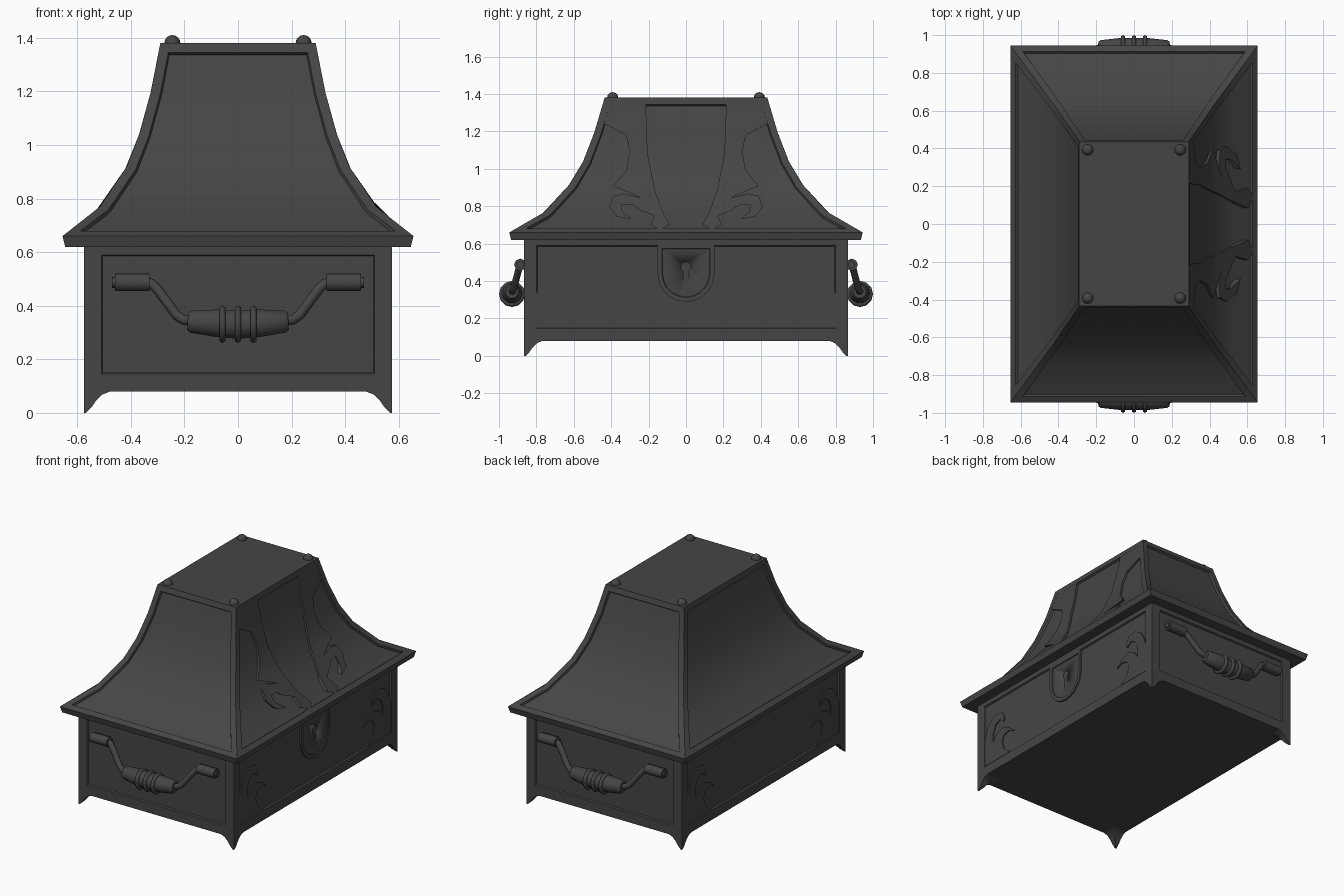
import bpy, bmesh, math
from mathutils import Vector

if "Cube" in bpy.data.objects:
    bpy.data.objects.remove(bpy.data.objects["Cube"])

iron = bpy.data.materials.new("dark_iron")
iron.diffuse_color = (0.06, 0.06, 0.06, 1)
iron.use_nodes = True
iron.node_tree.nodes["Principled BSDF"].inputs["Base Color"].default_value = iron.diffuse_color


def finish(obj, angle=32):
    bpy.ops.object.select_all(action='DESELECT')
    obj.select_set(True)
    bpy.context.view_layer.objects.active = obj
    if obj.type == 'CURVE':
        bpy.ops.object.convert(target='MESH')
        obj = bpy.context.object
    if not obj.data.materials:
        obj.data.materials.append(iron)
    bpy.ops.object.shade_smooth_by_angle(angle=math.radians(angle))
    return obj


def to_object(name, bm):
    mesh = bpy.data.meshes.new(name)
    bm.to_mesh(mesh)
    bm.free()
    obj = bpy.data.objects.new(name, mesh)
    bpy.context.collection.objects.link(obj)
    return finish(obj)


def loft(name, rings, border=None, depth=0.0, first=0):
    """Loft four-cornered rings; each side can get a framed, sunken panel."""
    bm = bmesh.new()
    rows = [[bm.verts.new(p) for p in r] for r in rings]
    sides = [[] for _ in range(4)]
    for i in range(len(rows) - 1):
        a, b = rows[i], rows[i + 1]
        for k in range(4):
            n = (k + 1) % 4
            f = bm.faces.new((a[k], a[n], b[n], b[k]))
            if i >= first:
                sides[k].append(f)
    bm.faces.new(rows[0][::-1])
    bm.faces.new(rows[-1])
    bmesh.ops.recalc_face_normals(bm, faces=bm.faces)
    if border:
        for s in sides:
            for t, d in ((border, 0), (0.005, -depth)):
                bmesh.ops.inset_region(bm, faces=s, thickness=t, depth=d,
                                       use_boundary=True, use_even_offset=True)
    return to_object(name, bm)


def rect(x, y, z):
    return [(-x, -y, z), (x, -y, z), (x, y, z), (-x, y, z)]


def plate(name, outline, outer, thick, sy=1, sx=1, cuts=(), rim=None):
    """Cut-out plate: (y, z) outline laid on the side surface x = outer(z)."""
    bm = bmesh.new()
    bm.faces.new([bm.verts.new((0, y * sy, z)) for y, z in outline])
    for z in cuts:
        bmesh.ops.bisect_plane(bm, geom=bm.verts[:] + bm.edges[:] + bm.faces[:],
                               plane_co=(0, 0, z), plane_no=(0, 0, 1))
    ext = bmesh.ops.extrude_face_region(bm, geom=bm.faces[:], use_keep_orig=True)["geom"]
    top = {v for v in ext if isinstance(v, bmesh.types.BMVert)}
    top_faces = [f for f in ext if isinstance(f, bmesh.types.BMFace)]
    for v in bm.verts:
        v.co.x = sx * (outer(v.co.z) - (0 if v in top else thick))
    bmesh.ops.recalc_face_normals(bm, faces=bm.faces)
    if rim:
        for t, d in ((rim, 0), (0.003, -0.006)):
            bmesh.ops.inset_region(bm, faces=top_faces, thickness=t, depth=d,
                                   use_boundary=True, use_even_offset=True)
    return to_object(name, bm)


def tube(name, pts, res=2):
    """Round bar through (x, y, z, radius) points."""
    cu = bpy.data.curves.new(name, 'CURVE')
    cu.dimensions = '3D'
    cu.bevel_depth = 1
    cu.bevel_resolution = res
    cu.use_fill_caps = True
    sp = cu.splines.new('POLY')
    sp.points.add(len(pts) - 1)
    for p, (x, y, z, r) in zip(sp.points, pts):
        p.co = (x, y, z, 1)
        p.radius = r
    obj = bpy.data.objects.new(name, cu)
    bpy.context.collection.objects.link(obj)
    return finish(obj, 46)


# Body with sunken side panels
loft("body", [rect(0.575, 0.865, 0.08), rect(0.575, 0.865, 0.655)], 0.065, 0.01)

# Corner feet, flared into the body
for sx in (-1, 1):
    for sy in (-1, 1):
        rings = []
        for z, w in ((0, 0.008), (0.02, 0.028), (0.045, 0.045), (0.068, 0.068), (0.081, 0.1)):
            rings.append([(sx * x, sy * y, z) for x, y in
                          ((0.575, 0.865), (0.575 - w, 0.865), (0.575 - w, 0.865 - w), (0.575, 0.865 - w))])
        loft("foot", rings)

# Flared lid with framed panels
lid = [(0.62, 0.645, 0.935), (0.66, 0.655, 0.945), (0.77, 0.515, 0.755), (0.92, 0.415, 0.62),
       (1.045, 0.367, 0.547), (1.2, 0.325, 0.488), (1.38, 0.29, 0.435)]
loft("lid", [rect(x, y, z) for z, x, y in lid], 0.036, 0.014, first=1)


def lid_x(z):
    for (z0, x0, _), (z1, x1, _) in zip(lid, lid[1:]):
        if z <= z1:
            break
    return x0 + (x1 - x0) * (z - z0) / (z1 - z0) - 0.0005


# Rivets on the lid's top corners
for sx in (-1, 1):
    for sy in (-1, 1):
        bpy.ops.mesh.primitive_uv_sphere_add(segments=12, ring_count=8, radius=0.03,
                                             location=(sx * 0.245, sy * 0.392, 1.38))
        bpy.context.object.name = "rivet"
        finish(bpy.context.object, 50)

# Scrolled plates on the lid's right side
lid_scroll = [(.215, 1.345), (.42, 1.345), (.465, 1.25), (.434, 1.24), (.32, 1.18), (.30, 1.09),
              (.32, .99), (.39, .91), (.24, .845), (.33, .868), (.39, .855), (.41, .80),
              (.37, .745), (.29, .73), (.34, .77), (.345, .81), (.29, .81), (.24, .775),
              (.17, .75), (.19, .70), (.14, .675), (.085, .70), (.12, .76), (.165, .88), (.205, 1.08)]
for sy in (-1, 1):
    plate("lid_scroll", lid_scroll, lid_x, 0.035, sy, cuts=[r[0] for r in lid[2:-1]])

# Leaf scrolls in the lower panel corners, both long sides
leaf = [(.80, .15), (.80, .33), (.775, .41), (.74, .46), (.69, .485), (.63, .475), (.605, .44),
        (.61, .40), (.65, .43), (.69, .41), (.715, .36), (.715, .29), (.68, .34), (.62, .36),
        (.56, .335), (.51, .29), (.56, .31), (.61, .30), (.63, .26), (.61, .20), (.55, .15)]
for sx in (-1, 1):
    for sy in (-1, 1):
        plate("corner_leaf", leaf, lambda z: 0.572, 0.02, sy, sx)

# Lock plate with rim and cut keyhole
arc = [(0.152 * math.cos(a), 0.44 + 0.152 * math.sin(a))
       for a in (-math.pi * i / 10 for i in range(11))]
lock = plate("lock_plate", [(-0.152, 0.597), (0.152, 0.597)] + arc, lambda z: 0.5755, 0.03, rim=0.024)
hole = [(0.028 * math.cos(a), 0.475 + 0.028 * math.sin(a))
        for a in (math.radians(-60 + 30 * i) for i in range(11))]
cutter = plate("keyhole_cutter", hole + [(-0.02, 0.375), (0.02, 0.375)], lambda z: 0.6, 0.04)
cutter.hide_render = True
cutter.hide_set(True)
cut = lock.modifiers.new("keyhole", 'BOOLEAN')
cut.operation = 'DIFFERENCE'
cut.object = cutter
bpy.context.view_layer.objects.active = lock
bpy.ops.object.modifier_apply(modifier="keyhole")
bpy.data.objects.remove(cutter)

# Drop handles at both ends
for s in (-1, 1):
    for m in (-1, 1):
        tube("handle_mount", [(m * 0.33, s * 0.886, 0.487, 0.033), (m * 0.46, s * 0.886, 0.487, 0.033)])
        tube("handle_pin", [(m * 0.45, s * 0.886, 0.487, 0.02), (m * 0.47, s * 0.886, 0.487, 0.02)])
        tube("handle_arm", [(m * 0.35, s * 0.886, 0.487, 0.019), (m * 0.322, s * 0.888, 0.482, 0.019),
                            (m * 0.3, s * 0.895, 0.46, 0.019), (m * 0.23, s * 0.92, 0.365, 0.019),
                            (m * 0.205, s * 0.927, 0.348, 0.019), (m * 0.16, s * 0.93, 0.342, 0.019)])
    tube("handle_grip", [(x, s * 0.93, 0.33 + abs(x) * 0.06, r) for x, r in
                         ((-.188, .034), (-.178, .043), (-.08, .054), (0, .056),
                          (.08, .054), (.178, .043), (.188, .034))], 3)
    for x in (-0.058, 0, 0.058):
        bpy.ops.mesh.primitive_torus_add(major_segments=12, minor_segments=6, major_radius=0.057,
                                         minor_radius=0.013, location=(x, s * 0.93, 0.331),
                                         rotation=(0, math.pi / 2, 0))
        bpy.context.object.name = "grip_ring"
        finish(bpy.context.object, 65)
